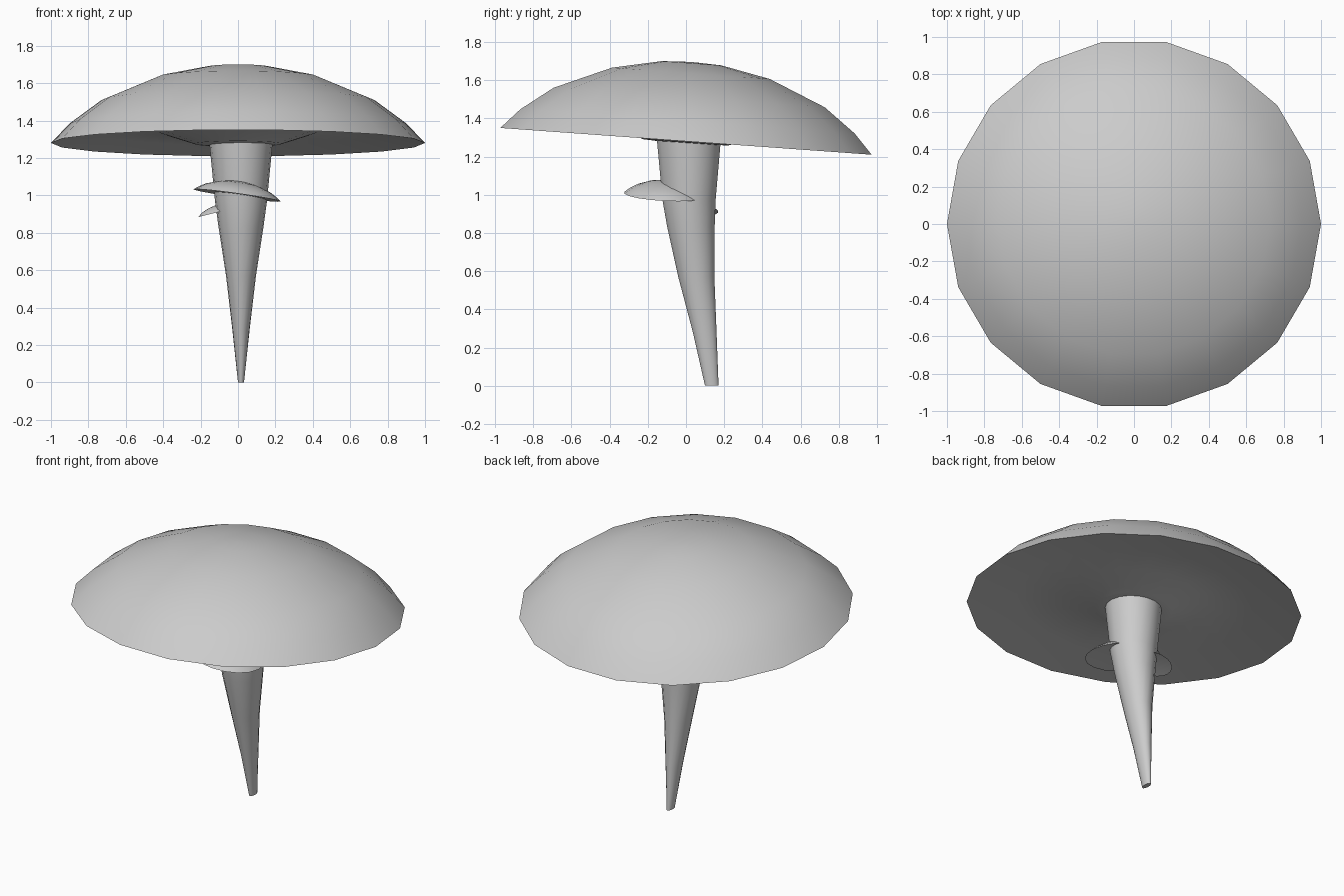
import bpy, bmesh
from math import cos, sin, tau
from mathutils import Vector

if "Cube" in bpy.data.objects:
    bpy.data.objects.remove(bpy.data.objects["Cube"])


def skin(name, rings, angle):
    """Closed smooth surface through rings of points; both ends are filled."""
    bm = bmesh.new()
    loops = [[bm.verts.new(p) for p in ring] for ring in rings]
    for a, b in zip(loops, loops[1:]):
        n = len(a)
        for i in range(n):
            j = (i + 1) % n
            bm.faces.new((a[i], a[j], b[j], b[i]))
    bm.faces.new(loops[0])
    bm.faces.new(loops[-1])
    bmesh.ops.recalc_face_normals(bm, faces=bm.faces)
    mesh = bpy.data.meshes.new(name)
    bm.to_mesh(mesh)
    bm.free()
    obj = bpy.data.objects.new(name, mesh)
    bpy.context.collection.objects.link(obj)
    bpy.ops.object.select_all(action='DESELECT')
    obj.select_set(True)
    bpy.context.view_layer.objects.active = obj
    bpy.ops.object.shade_smooth_by_angle(angle=angle)
    return obj


def ellipse(cx, cy, z, rx, ry, n):
    return [(cx + rx * cos(tau * i / n), cy + ry * sin(tau * i / n), z) for i in range(n)]


def cap(name, profile, size, height, center, normal, sides=18):
    """Turned cap, scaled and tilted so that its axis follows normal."""
    rings = [ellipse(0, 0, h * height, r * size[0], r * size[1], sides) for r, h in profile]
    obj = skin(name, rings, 0.6)
    obj.location = center
    obj.rotation_mode = 'QUATERNION'
    obj.rotation_quaternion = Vector((0, 0, 1)).rotation_difference(Vector(normal))
    return obj


# Radius and height, from the middle of the underside, round the rim, to the crown
big_profile = [(0.14, -0.01), (0.23, -0.005), (0.42, 0.055), (0.7, 0.04), (1, 0),
               (0.9, 0.105), (0.73, 0.23), (0.425, 0.357), (0.16, 0.41), (0.02, 0.416)]
shelf_profile = [(0.1, 0.1), (0.6, 0.08), (1, 0),
                 (0.9, 0.25), (0.73, 0.55), (0.425, 0.86), (0.16, 0.99), (0.02, 1)]

# Main cap, leaning back
cap("mushroom_cap", big_profile, (1, 0.99), 1, (0, 0, 1.28), (0, 0.072, 1))

# Bent, tapering stem: height, centre y, x radius, y radius
stem = [(0, 0.135, 0.016, 0.036), (0.28, 0.098, 0.046, 0.063), (0.57, 0.054, 0.08, 0.096),
        (0.83, 0.026, 0.12, 0.126), (0.97, 0.016, 0.139, 0.141), (1.31, 0.015, 0.172, 0.172)]
skin("stem", [ellipse(0.016, cy, z, rx, ry, 18) for z, cy, rx, ry in stem], 0.6)

# Small shelf caps growing from the stem
cap("front_shelf", shelf_profile, (0.235, 0.215), 0.075, (-0.005, -0.11, 1.0), (0.14, 0.05, 1))
cap("side_shelf", shelf_profile, (0.115, 0.11), 0.038, (-0.1, 0.06, 0.912), (-0.25, 0, 1))
